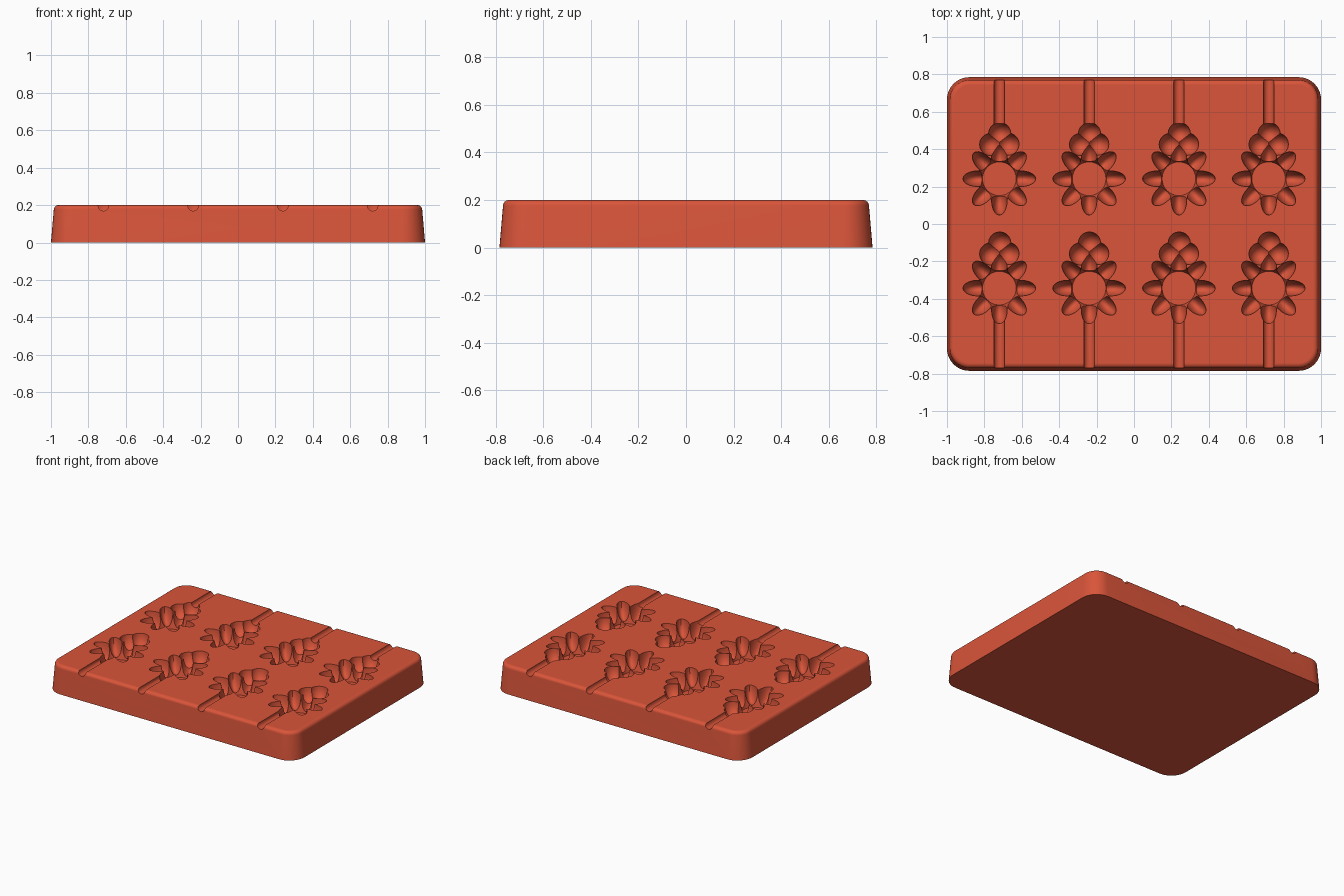
import bpy, bmesh, math
from mathutils import Matrix

cube = bpy.data.objects.get("Cube")
if cube:
    bpy.data.objects.remove(cube, do_unlink=True)

clay = bpy.data.materials.new("terracotta_red")
clay.use_nodes = True
clay.diffuse_color = (0.70, 0.09, 0.042, 1)
clay.node_tree.nodes["Principled BSDF"].inputs["Base Color"].default_value = clay.diffuse_color

TOP = 0.2
COLUMNS = (-0.72, -0.24, 0.24, 0.72)
ROWS = (0.242, -0.343)


def make_object(name, bm):
    bmesh.ops.recalc_face_normals(bm, faces=bm.faces)
    mesh = bpy.data.meshes.new(name)
    bm.to_mesh(mesh)
    bm.free()
    mesh.materials.append(clay)
    ob = bpy.data.objects.new(name, mesh)
    bpy.context.collection.objects.link(ob)
    return ob


def rounded_ring(bm, half_x, half_y, radius, z, steps=10):
    ring = []
    for corner, (sx, sy) in enumerate([(1, 1), (-1, 1), (-1, -1), (1, -1)]):
        for i in range(steps + 1):
            a = math.pi / 2 * (corner + i / steps)
            ring.append(bm.verts.new((sx * (half_x - radius) + radius * math.cos(a),
                                      sy * (half_y - radius) + radius * math.sin(a), z)))
    return ring


# Tray block: tapered walls with a rounded upper edge
bm = bmesh.new()
edge = 0.025
sections = [(0, 0)] + [(0.015 + edge * (1 - math.cos(a)), TOP - edge + edge * math.sin(a))
                       for a in (math.pi / 12 * i for i in range(7))]
rings = [rounded_ring(bm, 1 - inset, 0.785 - inset, 0.12 - inset, z) for inset, z in sections]
for low, high in zip(rings, rings[1:]):
    for i in range(len(low)):
        j = (i + 1) % len(low)
        bm.faces.new((low[i], low[j], high[j], high[i]))
bm.faces.new(rings[0][::-1])
bm.faces.new(rings[-1])
tray = make_object("mould_tray", bm)
bpy.ops.object.select_all(action="DESELECT")
tray.select_set(True)
bpy.context.view_layer.objects.active = tray


def carve(name, bm):
    # Cut one set of separate, closed shapes out of the tray
    cutter = make_object(name, bm)
    cutter.hide_render = True
    mod = tray.modifiers.new(name, "BOOLEAN")
    mod.operation = "DIFFERENCE"
    mod.solver = "MANIFOLD"
    mod.object = cutter
    bpy.ops.object.modifier_apply(modifier=mod.name)
    bpy.data.objects.remove(cutter, do_unlink=True)


def carve_ellipsoids(name, dx, dy, z, size, turn=0.0):
    # The same hollow in every flower
    bm = bmesh.new()
    shape = Matrix.Rotation(turn, 4, "Z") @ Matrix.Diagonal((*size, 1))
    for x in COLUMNS:
        for y in ROWS:
            bmesh.ops.create_uvsphere(bm, u_segments=20, v_segments=14, radius=1,
                                      matrix=Matrix.Translation((x + dx, y + dy, z)) @ shape)
    carve(name, bm)


# Sunken flower middles
bm = bmesh.new()
for x in COLUMNS:
    for y in ROWS:
        bmesh.ops.create_cone(bm, cap_ends=True, segments=32, radius1=0.09, radius2=0.125,
                              depth=0.15, matrix=Matrix.Translation((x, y, TOP - 0.04)))
carve("flower_middles", bm)

# Eight petals around each middle
for k in range(8):
    a = k * math.pi / 4
    carve_ellipsoids("petals", 0.115 * math.cos(a), 0.115 * math.sin(a), TOP + 0.003,
                     (0.08, 0.042, 0.108), a)

# Three-lobed crown behind each flower
for dx, dy in ((-0.046, 0.183), (0.046, 0.185), (0.002, 0.241)):
    carve_ellipsoids("crown_lobes", dx, dy, TOP + 0.002, (0.06, 0.06, 0.09))

# Channels from the flowers out to the nearest long side
bm = bmesh.new()
for x in COLUMNS:
    for side in (-1, 1):
        place = Matrix.Translation((x, side * 0.655, TOP - 0.003))
        bmesh.ops.create_cone(bm, cap_ends=True, segments=20, radius1=0.028, radius2=0.028,
                              depth=0.35, matrix=place @ Matrix.Rotation(math.pi / 2, 4, "X"))
carve("channels", bm)

# Smooth hollows and rounded edges, flat top and floors
bpy.ops.object.shade_smooth_by_angle(angle=math.radians(30))
for face in tray.data.polygons:
    if face.normal.z > 0.999:
        face.use_smooth = False
